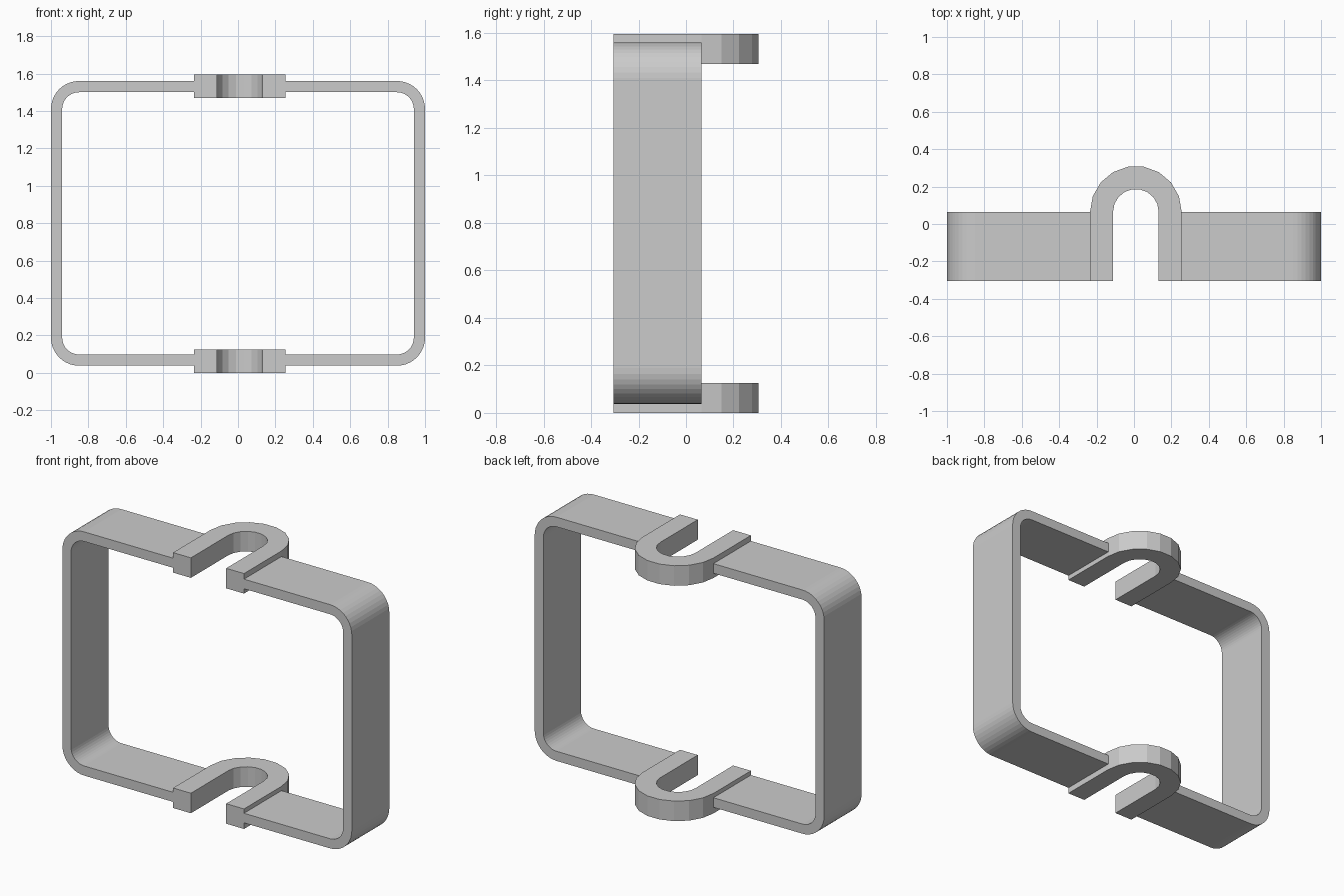
import bpy, bmesh
from math import sin, cos, pi

if "Cube" in bpy.data.objects:
    bpy.data.objects.remove(bpy.data.objects["Cube"])

grey = bpy.data.materials.new("plain grey")
grey.diffuse_color = (0.6, 0.6, 0.6, 1)
grey.use_nodes = True
grey.node_tree.nodes["Principled BSDF"].inputs["Base Color"].default_value = grey.diffuse_color


def arc(cx, cy, r, a0, a1, n):
    """Points on an arc, angles in degrees."""
    return [(cx + r * cos((a0 + (a1 - a0) * i / n) * pi / 180),
             cy + r * sin((a0 + (a1 - a0) * i / n) * pi / 180)) for i in range(n + 1)]


def prism(name, rails, place, lo, hi):
    """Solid strip between two matching rails, extruded from lo to hi."""
    bm = bmesh.new()
    outer, inner = rails
    rows = [[[bm.verts.new(place(p, d)) for p in rail] for d in (lo, hi)]
            for rail in (outer, inner)]
    (oa, ob), (ia, ib) = rows
    for i in range(len(outer) - 1):
        j = i + 1
        for a, b in ((oa, ob), (ob, ib), (ib, ia), (ia, oa)):
            bm.faces.new((a[i], a[j], b[j], b[i]))
    for i in (0, -1):
        bm.faces.new((oa[i], ob[i], ib[i], ia[i]))
    bmesh.ops.recalc_face_normals(bm, faces=bm.faces)
    me = bpy.data.meshes.new(name)
    bm.to_mesh(me)
    bm.free()
    me.materials.append(grey)
    ob_ = bpy.data.objects.new(name, me)
    bpy.context.collection.objects.link(ob_)
    return ob_


FRONT, BACK = -0.305, 0.065
UX = 0.01  # centre of the U-shaped lugs

# Two halves of the rounded rectangular band, meeting the lugs
for name, s, end in (("left_band", -1, 0.235), ("right_band", 1, 0.255)):
    rails = []
    for r, inset in ((0.15, 0.0), (0.09, 0.06)):
        pts = [(end, 0.038 + inset)]
        pts += arc(0.85, 0.188, r, -90, 0, 10)
        pts += arc(0.85, 1.41, r, 0, 90, 10)
        pts += [(end, 1.56 - inset)]
        rails.append([(s * x, z) for x, z in pts])
    prism(name, rails, lambda p, d: (p[0], d, p[1]), FRONT, BACK)

# Thick U-shaped lugs, open to the front, at the bottom and top
for name, z in (("bottom_lug", 0.0), ("top_lug", 1.47)):
    rails = [[(UX + r, FRONT)] + arc(UX, BACK, r, 0, 180, 9) + [(UX - r, FRONT)]
             for r in (0.245, 0.122)]
    prism(name, rails, lambda p, d: (p[0], p[1], d), z, z + 0.125)
